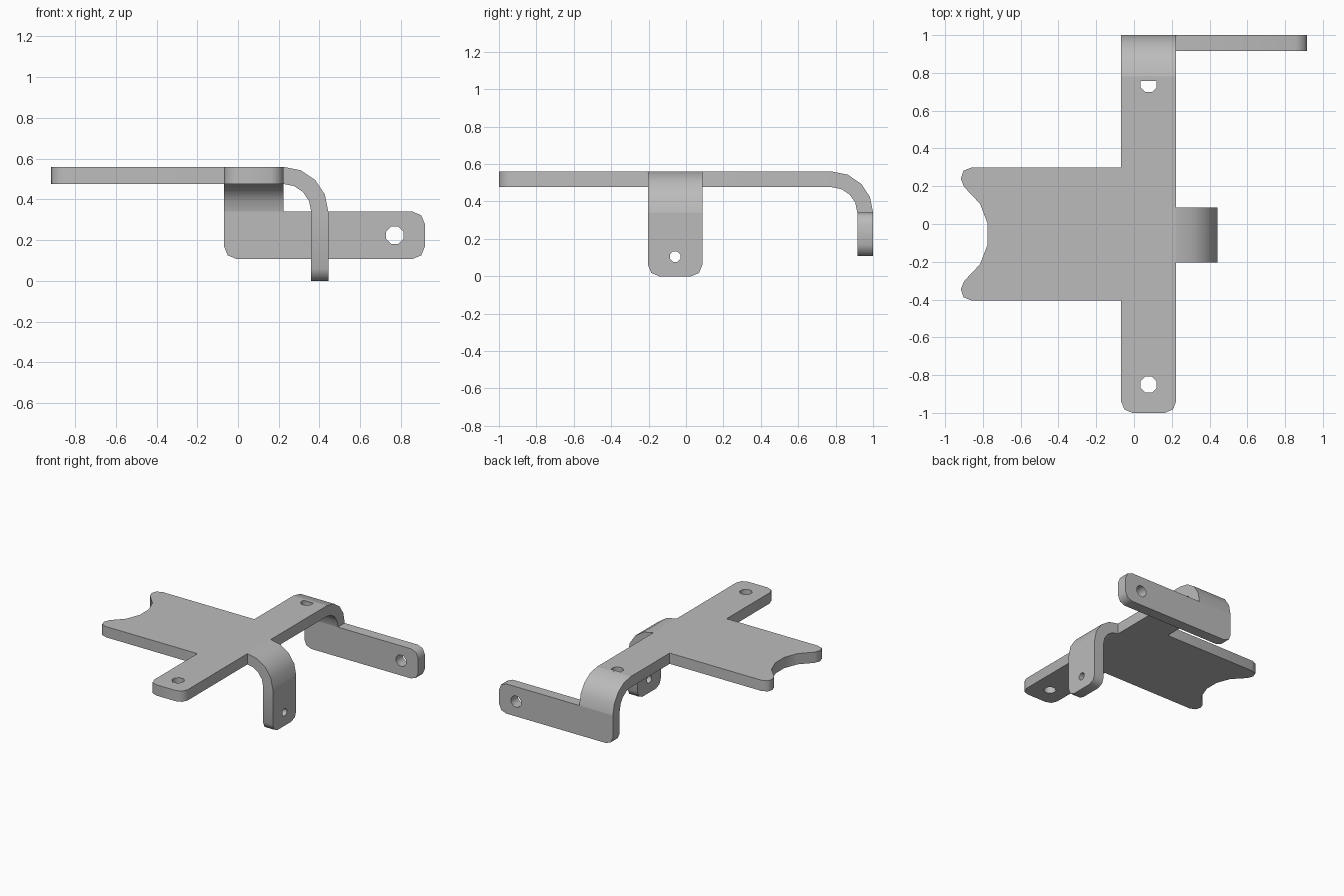
import bpy, bmesh, math
from mathutils import Vector

cube = bpy.data.objects.get("Cube")
if cube:
    bpy.data.objects.remove(cube, do_unlink=True)

steel = bpy.data.materials.new("grey_steel")
steel.use_nodes = True
COLOUR = (0.5, 0.5, 0.5, 1)
steel.diffuse_color = COLOUR
steel.node_tree.nodes["Principled BSDF"].inputs["Base Color"].default_value = COLOUR

# Main sheet metal dimensions
TOP, THICK, OUTER = 0.56, 0.084, 0.22
UNDER, INNER = TOP - THICK, OUTER - THICK
BEND_Z = TOP - OUTER
ARM_L, ARM_R = -0.068, 0.223
TAB_Y0, TAB_Y1 = -0.203, 0.087
REAR_Y = 1 - OUTER
CORNER = 0.06


def fillet(corner, before, after, r=CORNER):
    """Two-segment rounding of a square corner."""
    p = Vector(corner)
    d1 = (Vector(before) - p).normalized()
    d2 = (Vector(after) - p).normalized()
    mid = p + (d1 + d2) * r * (1 - math.sqrt(0.5))
    return [p + d1 * r, mid, p + d2 * r]


def circle(u, v, r, sides=8):
    return [(u + r * math.cos(math.tau * (i + 0.5) / sides),
             v + r * math.sin(math.tau * (i + 0.5) / sides)) for i in range(sides)]


def quarter_ring(u, v, segments=4):
    """Cross-section of a right-angle bend around (u, v)."""
    angles = [math.pi / 2 * i / segments for i in range(segments + 1)]
    outer = [(u + OUTER * math.sin(a), v + OUTER * math.cos(a)) for a in angles]
    inner = [(u + INNER * math.sin(a), v + INNER * math.cos(a)) for a in reversed(angles)]
    return outer + inner


def sheet(name, axes, start, end, outline, holes=()):
    """Extrude an outline with holes; axes gives the world axis of u, v and depth."""
    bm = bmesh.new()

    def place(u, v, w):
        co = [0, 0, 0]
        for axis, value in zip(axes, (u, v, w)):
            co["xyz".index(axis)] = value
        return co

    for loop in (outline, *holes):
        verts = [bm.verts.new(place(p[0], p[1], start)) for p in loop]
        for a, b in zip(verts, verts[1:] + verts[:1]):
            bm.edges.new((a, b))
    bmesh.ops.triangle_fill(bm, edges=bm.edges[:], use_beauty=True)
    result = bmesh.ops.extrude_face_region(bm, geom=bm.faces[:], use_keep_orig=True)
    moved = [g for g in result["geom"] if isinstance(g, bmesh.types.BMVert)]
    bmesh.ops.translate(bm, verts=moved, vec=place(0, 0, end - start))
    bmesh.ops.recalc_face_normals(bm, faces=bm.faces[:])
    mesh = bpy.data.meshes.new(name)
    bm.to_mesh(mesh)
    bm.free()
    mesh.materials.append(steel)
    obj = bpy.data.objects.new(name, mesh)
    bpy.context.collection.objects.link(obj)
    return obj


# Top plate: long arm with a side wing ending in a concave scoop
WING_MID = -0.053
half_tip = [(-0.86, 0.352), (-0.903, 0.335), (-0.917, 0.293),
            (-0.9, 0.25), (-0.815, 0.16), (-0.775, 0.055)]
tip = [(x, WING_MID - y) for x, y in half_tip]
tip += [(x, WING_MID + y) for x, y in reversed(half_tip)]
wing_lo, wing_hi = tip[0][1], tip[-1][1]
front_l, front_r = (ARM_L, -1), (ARM_R, -1)
outline = [(ARM_L, wing_lo)] + tip + [(ARM_L, wing_hi), (ARM_L, REAR_Y), (ARM_R, REAR_Y)]
outline += fillet(front_r, (ARM_R, 0), front_l) + fillet(front_l, front_r, (ARM_L, 0))
arm_x = (ARM_L + ARM_R) / 2
parts = [sheet("top_plate", "xyz", UNDER, TOP, outline,
               [circle(arm_x, 0.74, 0.046), circle(arm_x, -0.85, 0.046)])]

# Side tab folded down from the arm
parts.append(sheet("side_bend", "xzy", TAB_Y0, TAB_Y1, quarter_ring(ARM_R, BEND_Z)))
low0, low1 = (TAB_Y0, 0), (TAB_Y1, 0)
outline = [(TAB_Y1, BEND_Z), (TAB_Y0, BEND_Z)]
outline += fillet(low0, (TAB_Y0, 1), low1) + fillet(low1, low0, (TAB_Y1, 1))
parts.append(sheet("side_tab", "yzx", ARM_R + INNER, ARM_R + OUTER, outline,
                   [circle((TAB_Y0 + TAB_Y1) / 2, 0.105, 0.03)]))

# Rear flange folded down and running out to the left
parts.append(sheet("rear_bend", "yzx", ARM_L, ARM_R, quarter_ring(REAR_Y, BEND_Z)))
LOW, FAR = 0.108, 0.917
a, b, c, d = (ARM_L, BEND_Z), (ARM_L, LOW), (FAR, LOW), (FAR, BEND_Z)
outline = [a] + fillet(b, a, c) + fillet(c, b, d) + fillet(d, c, a) + [(ARM_R, BEND_Z)]
parts.append(sheet("rear_flange", "xzy", 1 - THICK, 1, outline,
                   [circle(0.77, (LOW + BEND_Z) / 2, 0.046)]))

# Smooth the rolled bends and rounded corners, keep sheet edges crisp
bpy.ops.object.select_all(action="DESELECT")
for part in parts:
    part.select_set(True)
bpy.context.view_layer.objects.active = parts[0]
bpy.ops.object.shade_smooth_by_angle(angle=math.radians(50))
